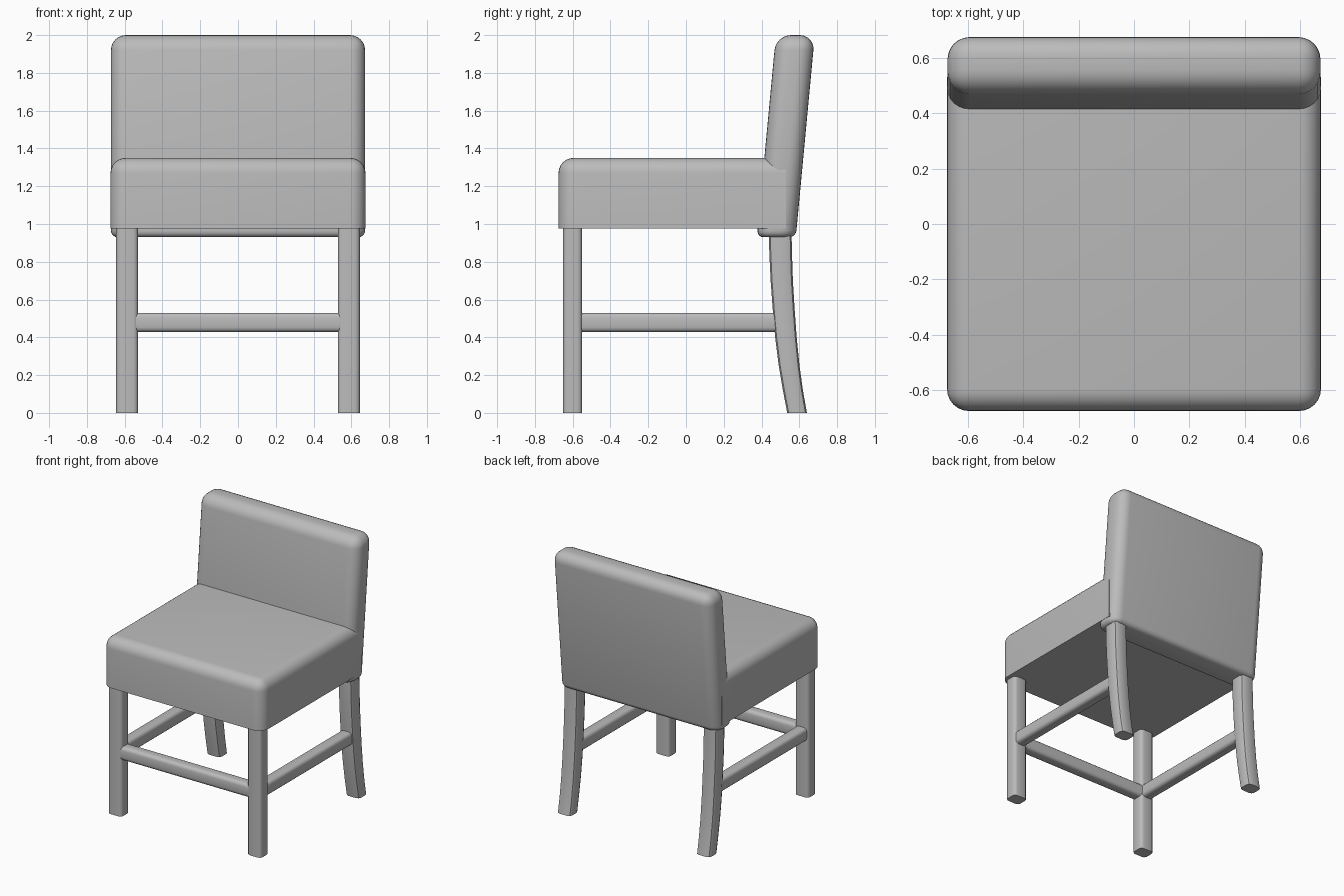
import bpy
import bmesh
from mathutils import Vector

cube = bpy.data.objects.get("Cube")
if cube:
    bpy.data.objects.remove(cube, do_unlink=True)

grey = bpy.data.materials.new("plain_grey")
grey.use_nodes = True
colour = (0.5, 0.5, 0.5, 1)
grey.diffuse_color = colour
grey.node_tree.nodes["Principled BSDF"].inputs["Base Color"].default_value = colour


def finish(name, bm):
    bmesh.ops.recalc_face_normals(bm, faces=bm.faces[:])
    mesh = bpy.data.meshes.new(name)
    bm.to_mesh(mesh)
    bm.free()
    mesh.materials.append(grey)
    obj = bpy.data.objects.new(name, mesh)
    bpy.context.collection.objects.link(obj)
    bpy.ops.object.select_all(action='DESELECT')
    obj.select_set(True)
    bpy.context.view_layer.objects.active = obj
    bpy.ops.object.shade_smooth_by_angle(angle=0.7)
    return obj


def rounded_box(low, high, radius, segments, chosen):
    """Box between two corners; edges whose midpoint passes the rule are rounded."""
    low, high = Vector(low), Vector(high)
    bm = bmesh.new()
    bmesh.ops.create_cube(bm, size=1)
    edges = [e for e in bm.edges
             if chosen((e.verts[0].co + e.verts[1].co) / 2)]
    for v in bm.verts:
        v.co = (low + high) / 2 + v.co * (high - low)
    bmesh.ops.bevel(bm, geom=edges, offset=radius, segments=segments,
                    profile=0.5, affect='EDGES', clamp_overlap=True)
    return bm


# Seat cushion: rounded top and front corners, flat underside
seat = rounded_box((-0.675, -0.675, 0.975), (0.675, 0.53, 1.35), 0.08, 6,
                   lambda m: m.y < 0.4 and m.z > -0.4)
finish("seat_cushion", seat)

# Backrest: fully rounded slab leaning backwards
back = rounded_box((-0.673, -0.103, 0.93), (0.673, 0.103, 2.0), 0.08, 6,
                   lambda m: m.z > -0.4)
bottom = [e for e in back.edges if all(v.co.z < 0.931 for v in e.verts)
          and len(e.link_faces) == 2]
bottom = [e for e in bottom if any(f.normal.z > -0.5 for f in e.link_faces)]
bmesh.ops.bevel(back, geom=bottom, offset=0.035, segments=4,
                profile=0.5, affect='EDGES', clamp_overlap=True)
for v in back.verts:
    v.co.y += 0.485 + 0.094 * (v.co.z - 1)
finish("backrest", back)

# Rear leg centre line, from floor to seat: (height, y, half depth)
rear_path = [(0, 0.588, 0.052), (0.12, 0.566, 0.053), (0.25, 0.546, 0.055),
             (0.4, 0.529, 0.057), (0.55, 0.517, 0.058), (0.7, 0.507, 0.059),
             (0.85, 0.501, 0.06), (1.0, 0.498, 0.06)]


def rear_leg(x):
    bm = bmesh.new()
    c, w = 0.026, 0.058
    rings = []
    for z, y, d in rear_path:
        outline = [(w, d - c), (w - c * 0.3, d - c * 0.3), (w - c, d)]
        ring = []
        for sx, sy in ((1, 1), (-1, 1), (-1, -1), (1, -1)):
            corner = outline if sx == sy else outline[::-1]
            ring += [bm.verts.new((x + sx * px, y + sy * py, z))
                     for px, py in corner]
        rings.append(ring)
    for a, b in zip(rings, rings[1:]):
        for i in range(len(a)):
            j = (i + 1) % len(a)
            bm.faces.new((a[i], a[j], b[j], b[i]))
    bm.faces.new(rings[0])
    bm.faces.new(rings[-1])
    return bm


# Legs and side rails, one set on each side
for side, sign in (("left", 1), ("right", -1)):
    x = sign * 0.587
    leg = rounded_box((x - 0.058, -0.65, 0), (x + 0.058, -0.55, 1.0), 0.025, 3,
                      lambda m: abs(m.z) < 0.1)
    finish(side + "_front_leg", leg)
    finish(side + "_rear_leg", rear_leg(x))
    rail = rounded_box((x - 0.045, -0.6, 0.428), (x + 0.045, 0.485, 0.53), 0.025, 3,
                       lambda m: abs(m.y) < 0.1)
    finish(side + "_side_rail", rail)

# Front rail
rail = rounded_box((-0.56, -0.645, 0.428), (0.56, -0.555, 0.53), 0.025, 3,
                   lambda m: abs(m.x) < 0.1)
finish("front_rail", rail)
